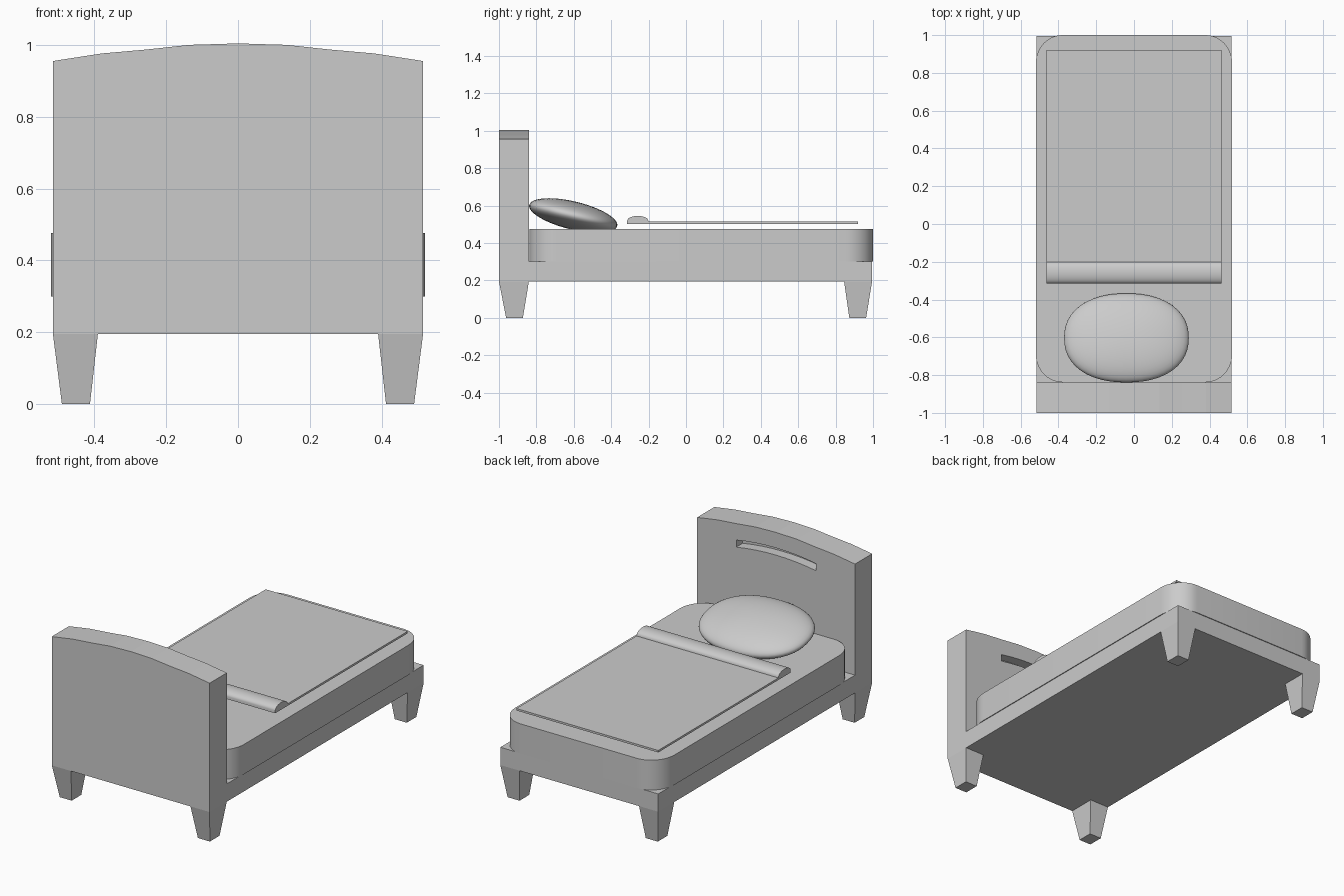
import bpy, bmesh
from math import sin, cos, pi, radians
from mathutils import Matrix

if "Cube" in bpy.data.objects:
    bpy.data.objects.remove(bpy.data.objects["Cube"])


def add_object(name, bm):
    bmesh.ops.recalc_face_normals(bm, faces=bm.faces)
    mesh = bpy.data.meshes.new(name)
    bm.to_mesh(mesh)
    bm.free()
    obj = bpy.data.objects.new(name, mesh)
    bpy.context.collection.objects.link(obj)
    return obj


def prism(name, points, offset):
    """Extrude a closed 3D outline along an offset."""
    bm = bmesh.new()
    face = bm.faces.new([bm.verts.new(p) for p in points])
    new = bmesh.ops.extrude_face_region(bm, geom=[face])["geom"]
    bmesh.ops.translate(bm, vec=offset,
                        verts=[g for g in new if isinstance(g, bmesh.types.BMVert)])
    return add_object(name, bm)


def box(name, x, y0, y1, z0, z1):
    return prism(name, [(-x, y0, z0), (x, y0, z0), (x, y1, z0), (-x, y1, z0)], (0, 0, z1 - z0))


def leg(name, side, top_y, foot_y):
    """Tapered square leg: outer edge flush with the frame."""
    bm = bmesh.new()
    rings = []
    for z, xs, ys in ((0, (0.412, 0.49), foot_y), (0.195, (0.39, 0.515), top_y)):
        rings.append([bm.verts.new((side * xs[i], ys[j], z))
                      for i, j in ((0, 0), (1, 0), (1, 1), (0, 1))])
    a, b = rings
    bm.faces.new(a)
    bm.faces.new(b)
    for i in range(4):
        k = (i + 1) % 4
        bm.faces.new((a[i], a[k], b[k], b[i]))
    return add_object(name, bm)


def smooth(obj, angle=35):
    bpy.ops.object.select_all(action='DESELECT')
    obj.select_set(True)
    bpy.context.view_layer.objects.active = obj
    bpy.ops.object.shade_smooth_by_angle(angle=radians(angle))


# Headboard with arched top
half = [(0.515, 0.955), (0.38, 0.976), (0.255, 0.987), (0.135, 1.0)]
arch = half + [(0, 1.004)] + [(-x, z) for x, z in reversed(half)]
outline = [(-0.515, 0.195), (0.515, 0.195)] + arch
headboard = prism("headboard", [(x, -1, z) for x, z in outline], (0, 0.16, 0))

# Curved grip recess on the inner face of the headboard
steps = [-0.26 + 0.065 * i for i in range(9)]
curve = [(x, 0.912 - 0.33 * x * x) for x in steps]
slot = curve + [(x, z - 0.042) for x, z in reversed(curve)]
cutter = prism("slot_cutter", [(x, -0.90, z) for x, z in slot], (0, 0.12, 0))
cutter.hide_render = True
cut = headboard.modifiers.new("recess", 'BOOLEAN')
cut.operation = 'DIFFERENCE'
cut.solver = 'EXACT'
cut.object = cutter
bpy.context.view_layer.objects.active = headboard
bpy.ops.object.modifier_apply(modifier=cut.name)
bpy.data.objects.remove(cutter)

# Frame and legs
box("bed_frame", 0.515, -0.84, 0.995, 0.195, 0.30)
for side, label in ((-1, "left"), (1, "right")):
    leg(f"{label}_head_leg", side, (-1, -0.84), (-0.962, -0.872))
    leg(f"{label}_foot_leg", side, (0.845, 0.995), (0.873, 0.963))

# Mattress with rounded corners
rx, ry, n = 0.14, 0.15, 10
corners = [(0.52 - rx, 1 - ry, 0), (rx - 0.52, 1 - ry, 90),
           (rx - 0.52, ry - 0.838, 180), (0.52 - rx, ry - 0.838, 270)]
rim = []
for cx, cy, start in corners:
    for i in range(n + 1):
        a = radians(start + 90 * i / n)
        rim.append((cx + rx * cos(a), cy + ry * sin(a), 0.30))
smooth(prism("mattress", rim, (0, 0, 0.176)))

# Blanket sheet and its folded-over edge
box("blanket", 0.463, -0.205, 0.92, 0.502, 0.514)
fold = [(-0.2, 0.502), (-0.2, 0.514)]
fold += [(-0.258 + 0.057 * cos(pi * i / 12), 0.518 + 0.027 * sin(pi * i / 12)) for i in range(13)]
fold += [(-0.315, 0.502)]
smooth(prism("blanket_fold", [(-0.463, y, z) for y, z in fold], (0.926, 0, 0)))

# Pillow: squarish flattened ellipsoid leaning on the headboard
bm = bmesh.new()
bmesh.ops.create_uvsphere(bm, u_segments=48, v_segments=24, radius=1)
for v in bm.verts:
    r = (v.co.x ** 2 + v.co.y ** 2) ** 0.5
    if r > 1e-5:
        c, s = abs(v.co.x / r), abs(v.co.y / r)
        k = (c ** 2.25 + s ** 2.25) ** (-1 / 2.25)
        v.co.x *= k
        v.co.y *= k
    v.co.x *= 0.33
    v.co.y *= 0.242
    v.co.z *= 0.075
bm.transform(Matrix.Translation((-0.04, -0.603, 0.547)) @ Matrix.Rotation(radians(-13.5), 4, 'X'))
smooth(add_object("pillow", bm), 60)
